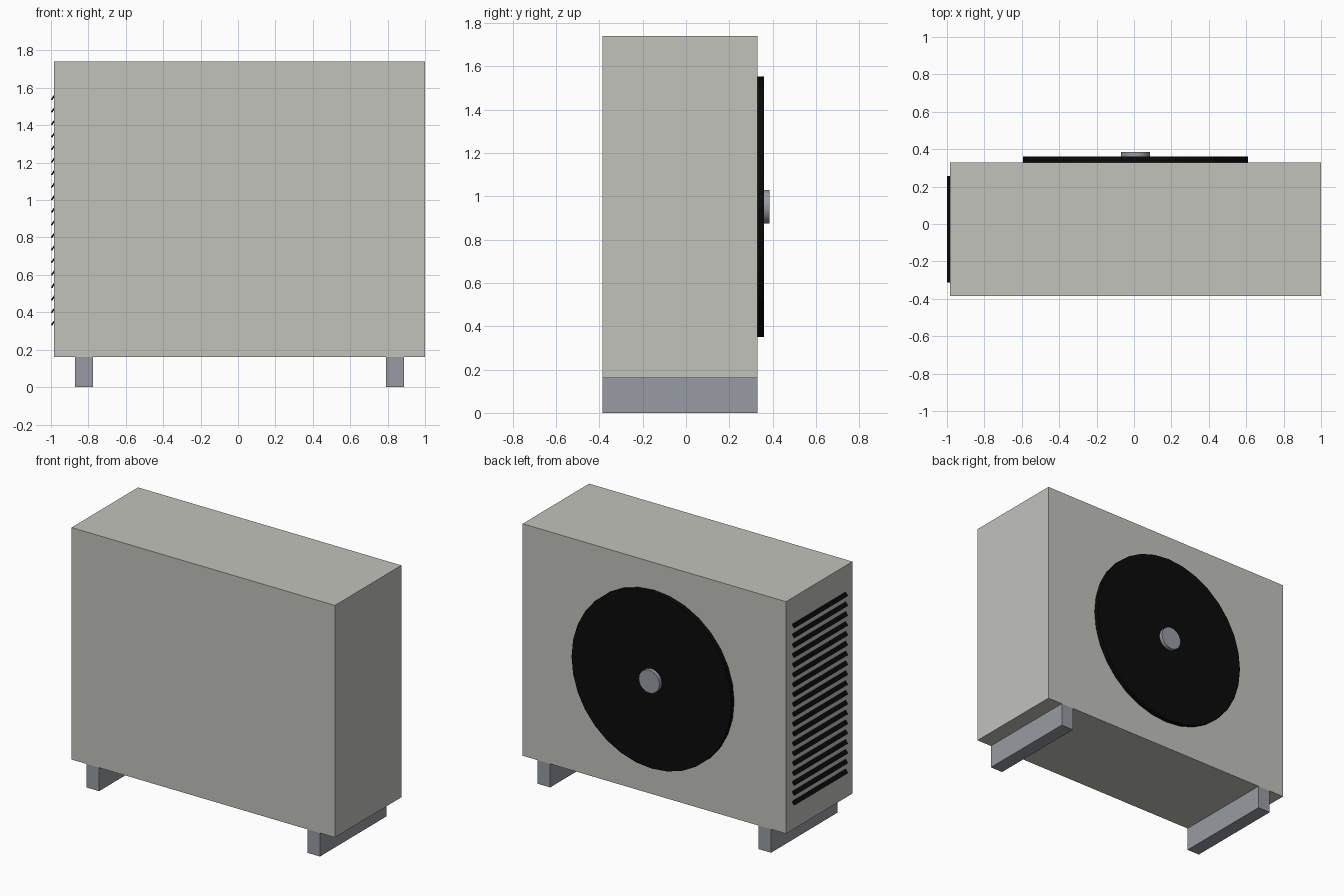
import bpy
import math

cube = bpy.data.objects.get("Cube")
if cube:
    bpy.data.objects.remove(cube, do_unlink=True)


def material(name, colour):
    mat = bpy.data.materials.new(name)
    mat.use_nodes = True
    mat.diffuse_color = (*colour, 1)
    mat.node_tree.nodes["Principled BSDF"].inputs["Base Color"].default_value = (*colour, 1)
    return mat


casing_grey = material("casing grey", (0.54, 0.54, 0.505))
metal_grey = material("metal grey", (0.31, 0.33, 0.36))
black = material("black", (0.003, 0.003, 0.003))


def finish(name, mat):
    ob = bpy.context.object
    ob.name = name
    ob.data.materials.append(mat)
    return ob


def box(name, centre, size, mat, tilt=0):
    bpy.ops.mesh.primitive_cube_add(size=1, location=centre)
    ob = finish(name, mat)
    ob.scale = size
    ob.rotation_euler.y = tilt
    return ob


def disc(name, radius, sides, y_near, y_far, mat):
    bpy.ops.mesh.primitive_cylinder_add(
        vertices=sides, radius=radius, depth=y_far - y_near,
        location=(MID_X, (y_near + y_far) / 2, FAN_Z),
        rotation=(math.pi / 2, 0, 0))
    return finish(name, mat)


MID_X = 0.008
FAN_Z = 0.952
BODY_Y = -0.028
DEPTH = 0.715

# Casing
box("casing", (MID_X, BODY_Y, 0.95), (1.984, DEPTH, 1.58), casing_grey)

# Feet running front to back
for side, sign in (("right", -1), ("left", 1)):
    box(side + "_foot", (MID_X + sign * 0.832, BODY_Y, 0.08),
        (0.095, DEPTH, 0.16), metal_grey)

# Fan on the back, with its hub
disc("fan_disc", 0.602, 32, 0.325, 0.36, black)
hub = disc("fan_hub", 0.078, 24, 0.355, 0.386, metal_grey)
bpy.ops.object.shade_smooth_by_angle(angle=math.radians(30))

# Tilted louvre slats on the right side
SLATS = 19
for i in range(SLATS):
    z = 0.349 + i * 0.067
    box("louvre_%02d" % (i + 1), (-0.984, BODY_Y, z),
        (0.008, 0.57, 0.046), black, math.radians(35))
